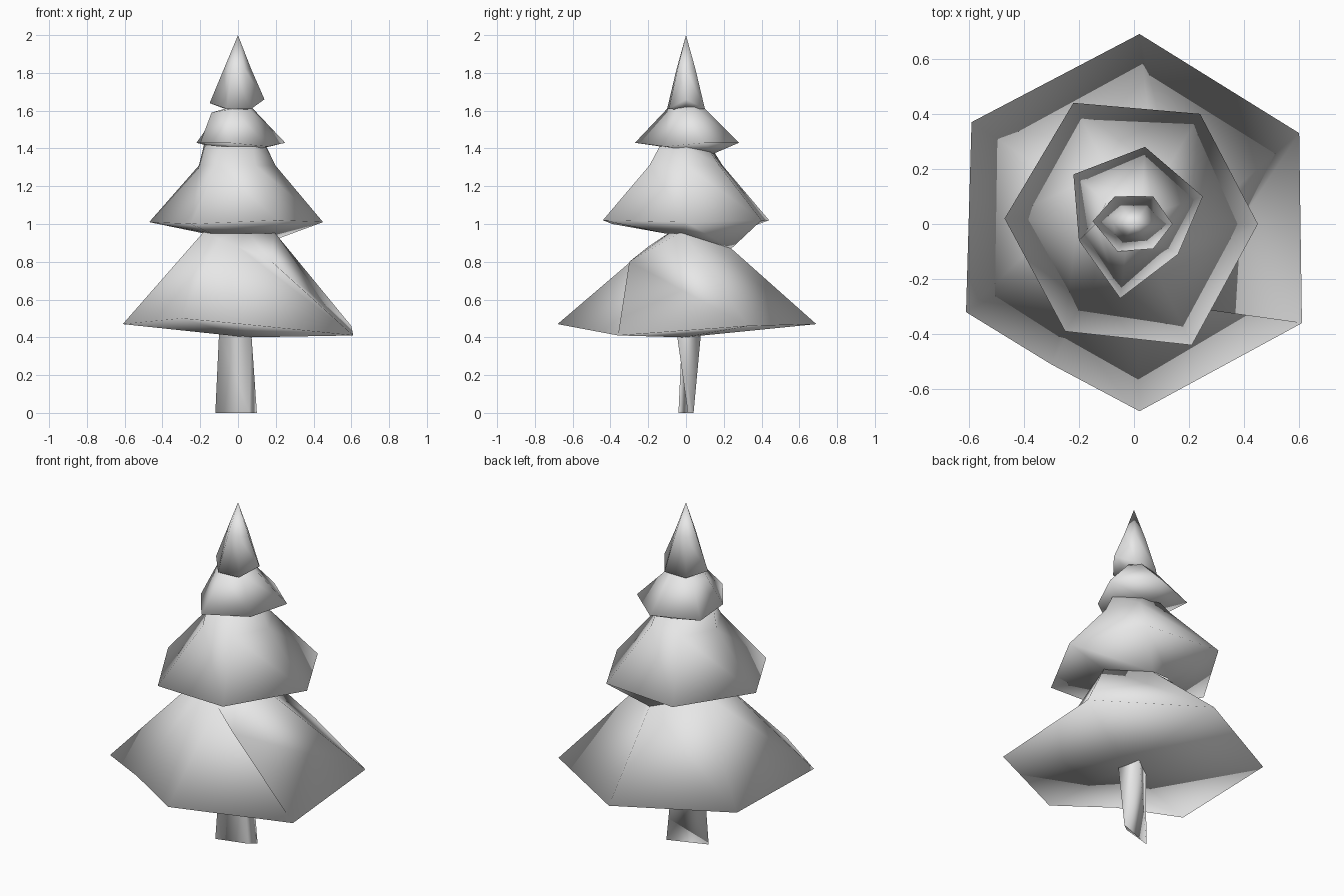
import bpy, bmesh

cube = bpy.data.objects.get("Cube")
if cube:
    bpy.data.objects.remove(cube, do_unlink=True)

grey = bpy.data.materials.new("light_grey")
grey.use_nodes = True
colour = (0.8, 0.8, 0.8, 1)
grey.diffuse_color = colour
grey.node_tree.nodes["Principled BSDF"].inputs["Base Color"].default_value = colour


def shrink(ring, scale, height):
    """Copy a ring, pulled towards the axis and flattened at a height."""
    return [(x * scale, y * scale, height) for x, y, _ in ring]


def loft(name, rings, bottom=None, top=None):
    """Skin rings from bottom to top, fan any end that has a centre, shade smooth."""
    bm = bmesh.new()
    loops = [[bm.verts.new(point) for point in ring] for ring in rings]
    count = len(loops[0])
    ends = [(bm.verts.new(centre), loop)
            for centre, loop in ((bottom, loops[0]), (top, loops[-1])) if centre]
    for i in range(count):
        j = (i + 1) % count
        for under, over in zip(loops, loops[1:]):
            bm.faces.new((under[i], under[j], over[i]))
            bm.faces.new((under[j], over[j], over[i]))
        for centre, loop in ends:
            bm.faces.new((centre, loop[i], loop[j]))
    bmesh.ops.recalc_face_normals(bm, faces=bm.faces[:])
    for face in bm.faces:
        face.smooth = True
    mesh = bpy.data.meshes.new(name)
    bm.to_mesh(mesh)
    bm.free()
    mesh.materials.append(grey)
    bpy.context.collection.objects.link(bpy.data.objects.new(name, mesh))


# Three-sided trunk, flattened to a thin wedge at the foot
foot = [(-.12, -.04, 0), (.06, .01, 0), (.1, .04, 0)]
crown = [(-.1, -.02, .43), (.07, -.05, .43), (.03, .08, .43)]
loft("trunk", [foot, crown])

# Widest branches: lopsided skirt with a raised nick at the front
skirt = [(.6, .33, .46), (.02, .69, .47), (-.59, .37, .47), (-.61, -.32, .47),
         (-.3, -.51, .5), (.02, -.68, .47), (.61, -.36, .41)]
shoulder = [(.19, -.02, .96), (.07, .24, .87), (-.18, .1, .96), (-.18, -.08, .96),
            (-.1, -.14, .92), (0, -.2, .88), (.18, -.3, .8)]
loft("lower_branches", [skirt, shoulder], (.05, -.01, .4), (.04, -.06, .97))

# Middle branches, tucked in to a neck underneath
neck = [(.19, -.02, .95), (.07, .24, .87), (-.1, .17, .92),
        (-.18, .04, .95), (-.14, -.11, .95), (.12, -.11, .95)]
skirt = [(.45, 0, 1.01), (.24, .4, 1.02), (-.22, .44, 1.02),
         (-.47, .02, 1.01), (-.25, -.39, 1), (.21, -.44, 1.02)]
shoulder = [(.15, 0, 1.41), (.05, .13, 1.38), (-.06, .15, 1.38),
            (-.18, 0, 1.42), (-.08, -.13, 1.41), (.08, -.14, 1.41)]
loft("middle_branches", [neck, skirt, shrink(skirt, .44, 1.31), shoulder],
     top=(0, 0, 1.42))

# Upper branches
skirt = [(.25, .1, 1.43), (.04, .28, 1.43), (-.22, .18, 1.43),
         (-.2, -.06, 1.43), (-.05, -.27, 1.43), (.16, -.11, 1.41)]
shoulder = [(.07, .04, 1.62), (.03, .1, 1.61), (-.1, .08, 1.6),
            (-.14, 0, 1.59), (-.03, -.1, 1.61), (.06, -.05, 1.61)]
loft("upper_branches", [skirt, shoulder], (0, .14, 1.37), (0, 0, 1.63))

# Pointed tip
skirt = [(.14, 0, 1.66), (.07, .1, 1.61), (-.07, .1, 1.61),
         (-.15, .01, 1.64), (-.06, -.1, 1.61), (.07, -.09, 1.61)]
loft("tree_tip", [skirt, shrink(skirt, .5, 1.82)], (0, 0, 1.6), (0, 0, 2))
